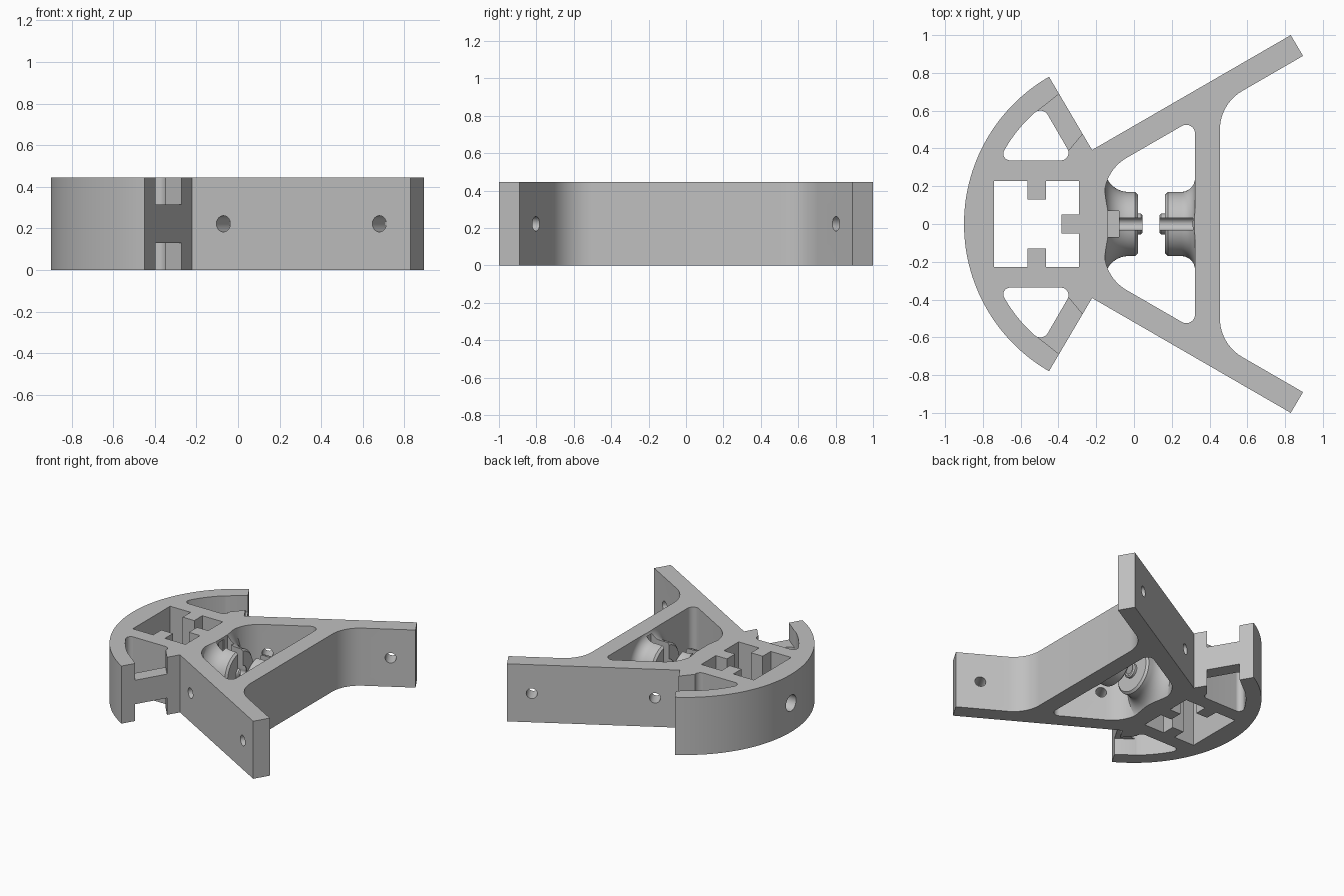
import bpy, bmesh, math
from mathutils import Vector, Matrix

cube = bpy.data.objects.get("Cube")
if cube:
    bpy.data.objects.remove(cube, do_unlink=True)

H = 0.445          # part height
MID = H / 2        # height of the screw axes
R = 0.9            # outer arc radius

grey = bpy.data.materials.new("plain grey")
grey.use_nodes = True
grey.diffuse_color = (0.53, 0.53, 0.53, 1)
grey.node_tree.nodes["Principled BSDF"].inputs["Base Color"].default_value = grey.diffuse_color


def finish(bm, name):
    bmesh.ops.recalc_face_normals(bm, faces=bm.faces)
    mesh = bpy.data.meshes.new(name)
    bm.to_mesh(mesh)
    bm.free()
    mesh.materials.append(grey)
    ob = bpy.data.objects.new(name, mesh)
    bpy.context.collection.objects.link(ob)
    return ob


def rounded(corners, steps=10):
    """Polygon from (x, y, radius) corners."""
    out = []
    for i, (x, y, r) in enumerate(corners):
        p = Vector((x, y))
        if not r:
            out.append(p)
            continue
        u = (Vector(corners[i - 1][:2]) - p).normalized()
        v = (Vector(corners[(i + 1) % len(corners)][:2]) - p).normalized()
        half = u.angle(v) / 2
        c = p + (u + v).normalized() * r / math.sin(half)
        a, b = (p + d * r / math.tan(half) - c for d in (u, v))
        out += [c + a.lerp(b, k / steps).normalized() * r for k in range(steps + 1)]
    return out


def prism(name, points, z0, z1):
    bm = bmesh.new()
    face = bm.faces.new([bm.verts.new((p[0], p[1], z0)) for p in points])
    top = bmesh.ops.extrude_face_region(bm, geom=[face])["geom"]
    bmesh.ops.translate(bm, vec=(0, 0, z1 - z0),
                        verts=[v for v in top if isinstance(v, bmesh.types.BMVert)])
    return finish(bm, name)


def box(name, x0, x1, y0, y1, z0, z1):
    return prism(name, [(x0, y0), (x1, y0), (x1, y1), (x0, y1)], z0, z1)


def rod(name, start, end, radius):
    a, b = Vector(start), Vector(end)
    bm = bmesh.new()
    turn = (b - a).to_track_quat('Z', 'Y').to_matrix().to_4x4()
    bmesh.ops.create_cone(bm, cap_ends=True, segments=32, radius1=radius, radius2=radius,
                          depth=(b - a).length, matrix=Matrix.Translation((a + b) / 2) @ turn)
    return finish(bm, name)


def lathe(name, profile, n=64):
    """Revolve (x, radius) points around the screw axis."""
    bm = bmesh.new()
    rings = [[bm.verts.new((x, r * math.cos(k * math.tau / n), MID + r * math.sin(k * math.tau / n)))
              for k in range(n)] for x, r in profile]
    for a, b in zip(rings, rings[1:]):
        for k in range(n):
            bm.faces.new((a[k], a[(k + 1) % n], b[(k + 1) % n], b[k]))
    bm.faces.new(rings[0])
    bm.faces.new(rings[-1])
    return finish(bm, name)


def combine(ob, tool, operation='DIFFERENCE'):
    tool.hide_render = True
    mod = ob.modifiers.new("combine", 'BOOLEAN')
    mod.operation, mod.solver, mod.object = operation, 'EXACT', tool
    bpy.context.view_layer.update()
    graph = bpy.context.evaluated_depsgraph_get()
    mesh = bpy.data.meshes.new_from_object(ob.evaluated_get(graph))
    ob.modifiers.clear()
    ob.data = mesh
    bpy.data.objects.remove(tool, do_unlink=True)


def polar(r, degrees):
    a = math.radians(degrees)
    return (r * math.cos(a), r * math.sin(a), 0)


def flip(points):
    return [(x, -y, *rest) for x, y, *rest in reversed(points)]


# Main frame outline: curved end, waist and two splayed arms
arm = [(0.455, 0.636, 0.235), (0.895, 0.89, 0), (0.83, 1.0, 0), (-0.222, 0.392, 0)]
arc = [polar(R, 120 + 120 * k / 60) for k in range(61)]
frame = prism("bracket_frame", rounded(arm + arc + flip(arm)), 0, H)

# Large window between the arms
side = [(0.323, 0.559, 0.046), (-0.157, 0.282, 0.235)]
combine(frame, prism("arm_window", rounded(side + flip(side)), -0.1, H + 0.1))

# Screw bosses with flared roots, trimmed to the frame height
def flare(cx, sx, r, n=12):
    return [(cx + sx * r * math.cos(a), 0.17 + r - r * math.sin(a))
            for a in (k * math.pi / 2 / n for k in range(n + 1))]

left = [(-0.2, 0.295)] + flare(-0.03, -1, 0.125) + [(0.005, 0.17), (0.02, 0.155), (0.02, 0.055),
                                                   (0.037, 0.055), (0.045, 0.045)]
right = [(0.39, 0.243)] + flare(0.25, 1, 0.073) + [(0.18, 0.17), (0.165, 0.155), (0.165, 0.055),
                                                  (0.143, 0.055), (0.135, 0.045)]
for profile in (left, right):
    boss = lathe("screw_boss", profile)
    combine(boss, box("trim", -0.6, 0.6, -0.6, 0.6, 0, H), 'INTERSECT')
    combine(frame, boss, 'UNION')

# Screw channels open to the top, and the nut slot
for x0, x1 in ((-0.15, 0.09), (0.1, 0.323)):
    combine(frame, rod("screw_hole", (x0, 0, MID), (x1, 0, MID), 0.032))
    combine(frame, box("screw_channel", x0, x1, -0.031, 0.031, MID, H - 0.02))
combine(frame, box("nut_slot", -0.14, -0.08, -0.07, 0.07, MID - 0.07, H + 0.1))

# Square socket with three keys
key = [(-0.29, 0.05), (-0.385, 0.05)]
edge = [(-0.74, 0.228), (-0.565, 0.228), (-0.565, 0.13), (-0.465, 0.13),
        (-0.465, 0.228), (-0.29, 0.228)]
socket = edge + key + flip(key) + flip(edge)
combine(frame, prism("key_socket", socket, -0.1, H + 0.1))
combine(frame, rod("access_hole", (-1, 0, MID), (-0.7, 0, MID), 0.062))

# Corner windows, notched end walls and arm screw holes on both sides
window = [(-0.317, 0.337, 0.04), (-0.484, 0.625, 0.045)]
window += [polar(0.79, a) for a in (133, 136, 139, 142, 145, 148, 150)]
window += [(-0.714, 0.337, 0.035)]
notch = [(-0.515, 0.595), (-0.35, 0.385), (-0.242, 0.515), (-0.347, 0.728)]
for s in (1, -1):
    shape = [(p[0], s * p[1]) for p in rounded(window)]
    combine(frame, prism("corner_window", shape, -0.1, H + 0.1))
    shape = [(x, s * y) for x, y in notch]
    combine(frame, prism("upper_notch", shape, 0.315, H + 0.1))
    combine(frame, prism("lower_notch", shape, -0.1, 0.13))
    for x, y in ((-0.07, 0.479), (0.68, 0.912)):
        combine(frame, rod("arm_hole", (x - 0.02, s * (y + 0.035), MID),
                           (x + 0.08, s * (y - 0.139), MID), 0.039))

bpy.ops.object.select_all(action='DESELECT')
frame.select_set(True)
bpy.context.view_layer.objects.active = frame
bpy.ops.object.shade_smooth_by_angle(angle=math.radians(30))
